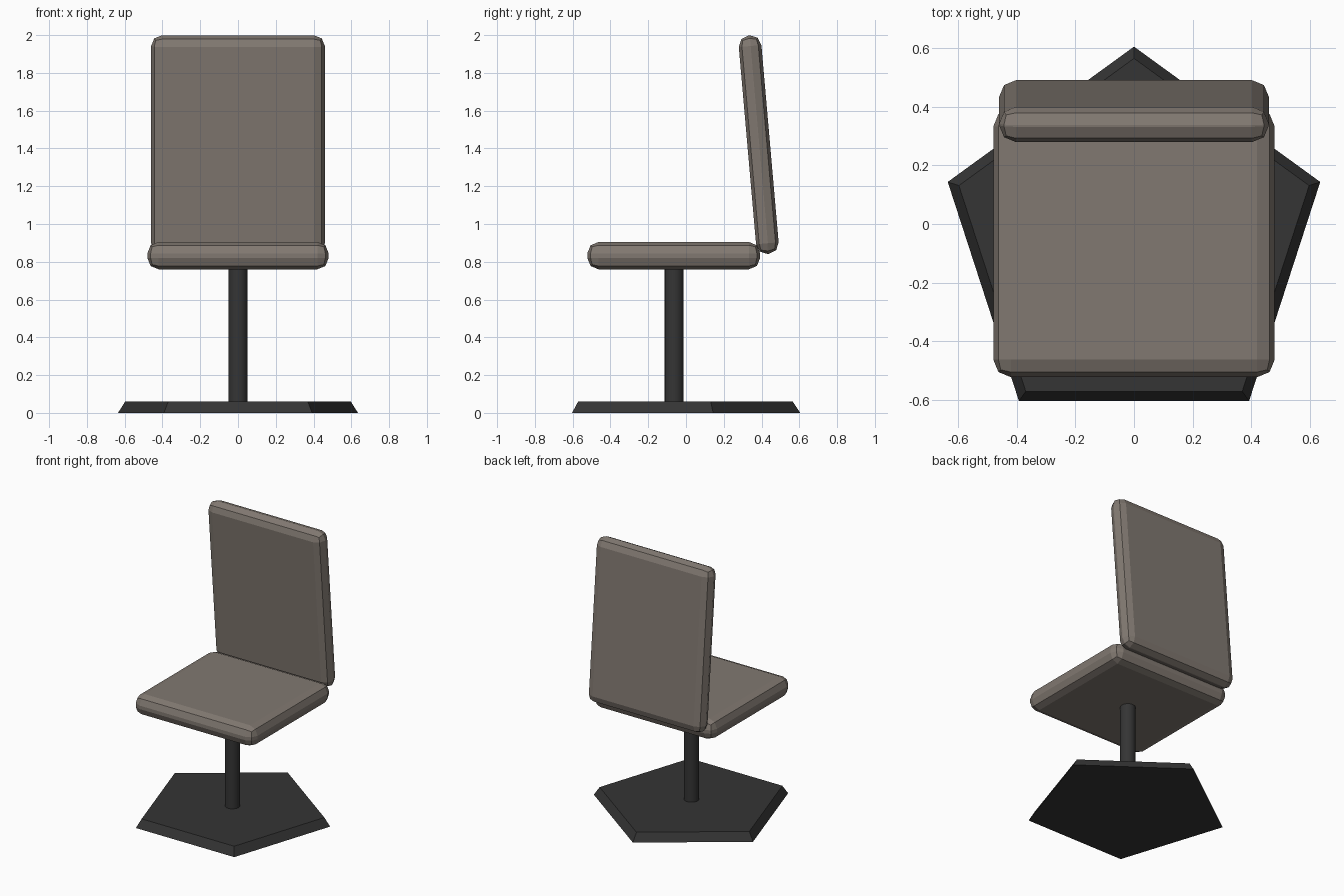
import bpy
import math

if "Cube" in bpy.data.objects:
    bpy.data.objects.remove(bpy.data.objects["Cube"])

CY = -0.063  # seat and pedestal axis


def material(name, rgb):
    m = bpy.data.materials.new(name)
    m.diffuse_color = (*rgb, 1)
    m.use_nodes = True
    m.node_tree.nodes["Principled BSDF"].inputs["Base Color"].default_value = m.diffuse_color
    return m


upholstery = material("upholstery", (0.22, 0.19, 0.165))
metal = material("dark_metal", (0.035, 0.035, 0.035))


def finish(name, mat):
    ob = bpy.context.object
    ob.name = ob.data.name = name
    ob.data.materials.append(mat)
    return ob


def cushion(name, loc, size, bevel, tilt=0):
    bpy.ops.mesh.primitive_cube_add(size=1, location=loc)
    ob = finish(name, upholstery)
    for v in ob.data.vertices:
        v.co = [c * s for c, s in zip(v.co, size)]
    ob.rotation_euler.x = math.radians(tilt)
    mod = ob.modifiers.new("rounded_edges", 'BEVEL')
    mod.width = bevel
    mod.segments = 2
    return ob


# Five-sided foot plate with sloping rim, corner pointing backwards
bpy.ops.mesh.primitive_cone_add(vertices=5, radius1=0.668, radius2=0.628,
                                depth=0.06, location=(0, CY, 0.03))
finish("base", metal)

# Pedestal column
bpy.ops.mesh.primitive_cylinder_add(vertices=16, radius=0.051, depth=0.74,
                                    location=(0, CY, 0.42))
column = finish("column", metal)
bpy.ops.object.shade_smooth_by_angle(angle=math.radians(35))

# Seat and slightly forward-leaning backrest
cushion("seat", (0, -0.065, 0.8325), (0.96, 0.915, 0.145), 0.06)
cushion("backrest", (0, 0.385, 1.42), (0.92, 0.12, 1.162), 0.057, 5)
